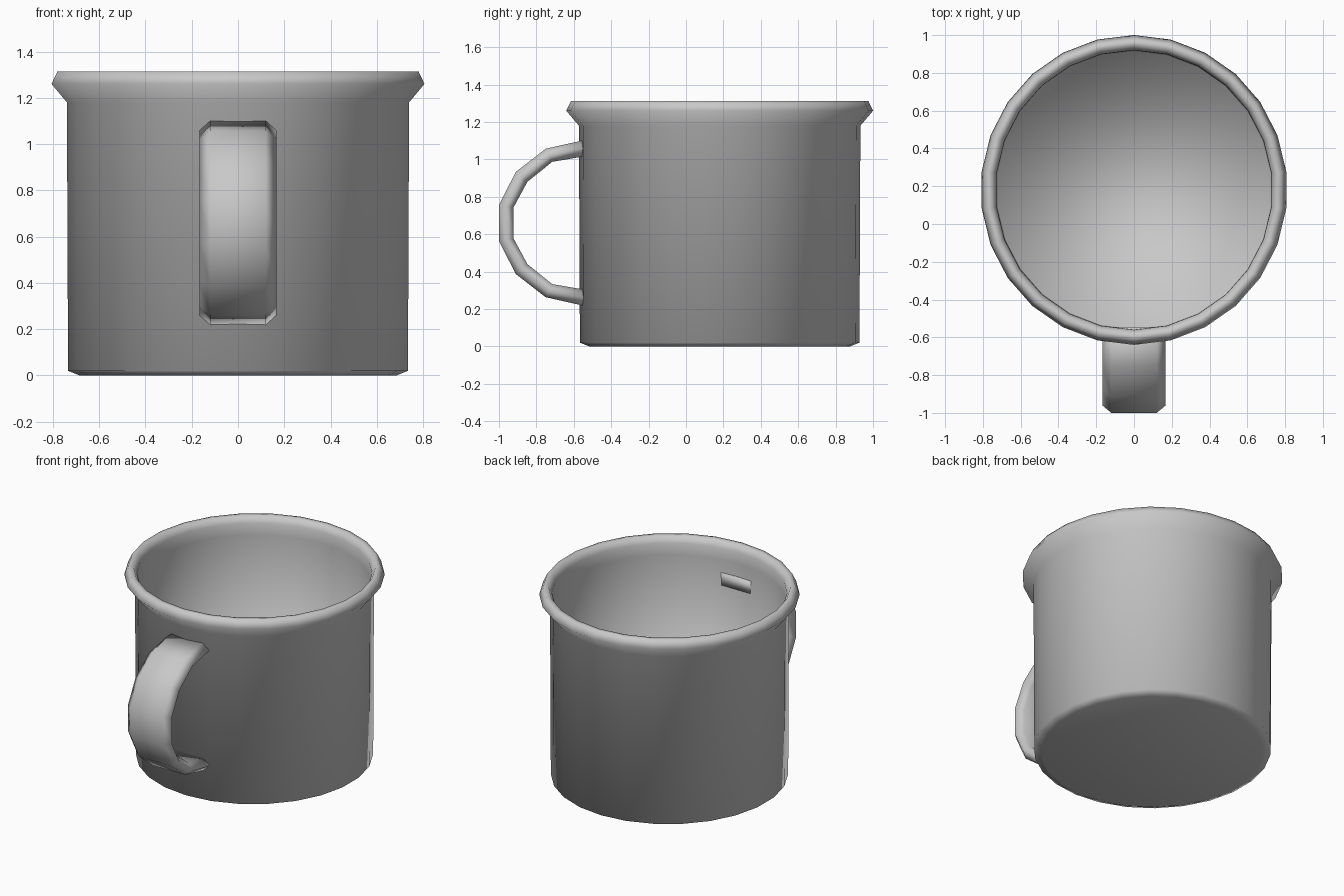
import bpy, bmesh, math
from mathutils import Vector

if "Cube" in bpy.data.objects:
    bpy.data.objects.remove(bpy.data.objects["Cube"])

grey = bpy.data.materials.new("enamel grey")
grey.diffuse_color = (0.58, 0.58, 0.58, 1)
grey.use_nodes = True
grey.node_tree.nodes["Principled BSDF"].inputs["Base Color"].default_value = grey.diffuse_color


def skin(name, rings, closed_profile=True):
    """Bridge successive vertex loops into one smooth shell with capped ends."""
    bm = bmesh.new()
    loops = [[bm.verts.new(p) for p in ring] for ring in rings]
    n = len(loops[0])
    for a, b in zip(loops, loops[1:]):
        for i in range(n):
            j = (i + 1) % n
            bm.faces.new((a[i], a[j], b[j], b[i]))
    bm.faces.new(loops[0][::-1])
    bm.faces.new(loops[-1])
    bmesh.ops.recalc_face_normals(bm, faces=bm.faces)
    for f in bm.faces:
        f.smooth = True
    me = bpy.data.meshes.new(name)
    bm.to_mesh(me)
    bm.free()
    me.materials.append(grey)
    ob = bpy.data.objects.new(name, me)
    bpy.context.collection.objects.link(ob)
    return ob


# Cup: base, outer wall, rolled rim, thin inner wall and floor
SIDES, CENTRE_Y, Y_STRETCH = 26, 0.18, 1.01
profile = [(0.69, 0), (0.74, 0.02), (0.745, 1.18), (0.812, 1.26),
           (0.787, 1.313), (0.755, 1.313), (0.733, 1.27),
           (0.732, 1.19), (0.727, 0.025)]


def ring(r, z):
    angles = [math.pi / 2 + 2 * math.pi * k / SIDES for k in range(SIDES)]
    return [(r * math.cos(a), CENTRE_Y + r * Y_STRETCH * math.sin(a), z)
            for a in angles]


skin("cup", [ring(r, z) for r, z in profile])

# Handle: six-sided strap section swept between outer and inner side curves
outer = [(-0.545, 1.103), (-0.75, 1.057), (-0.91, 0.933), (-1.0, 0.757)]
inner = [(-0.545, 1.016), (-0.715, 0.987), (-0.848, 0.88), (-0.922, 0.743)]
MID_Z = 0.66


def mirrored(pts):
    return pts + [(y, 2 * MID_Z - z) for y, z in reversed(pts)]


sections = []
for o, i in zip(mirrored(outer), mirrored(inner)):
    o, i = Vector((0, *o)), Vector((0, *i))
    m = (o + i) / 2
    sections.append([p + Vector((x, 0, 0)) for p, x in
                     ((o, -0.12), (o, 0.12), (m, 0.167),
                      (i, 0.12), (i, -0.12), (m, -0.167))])
skin("handle", sections)
